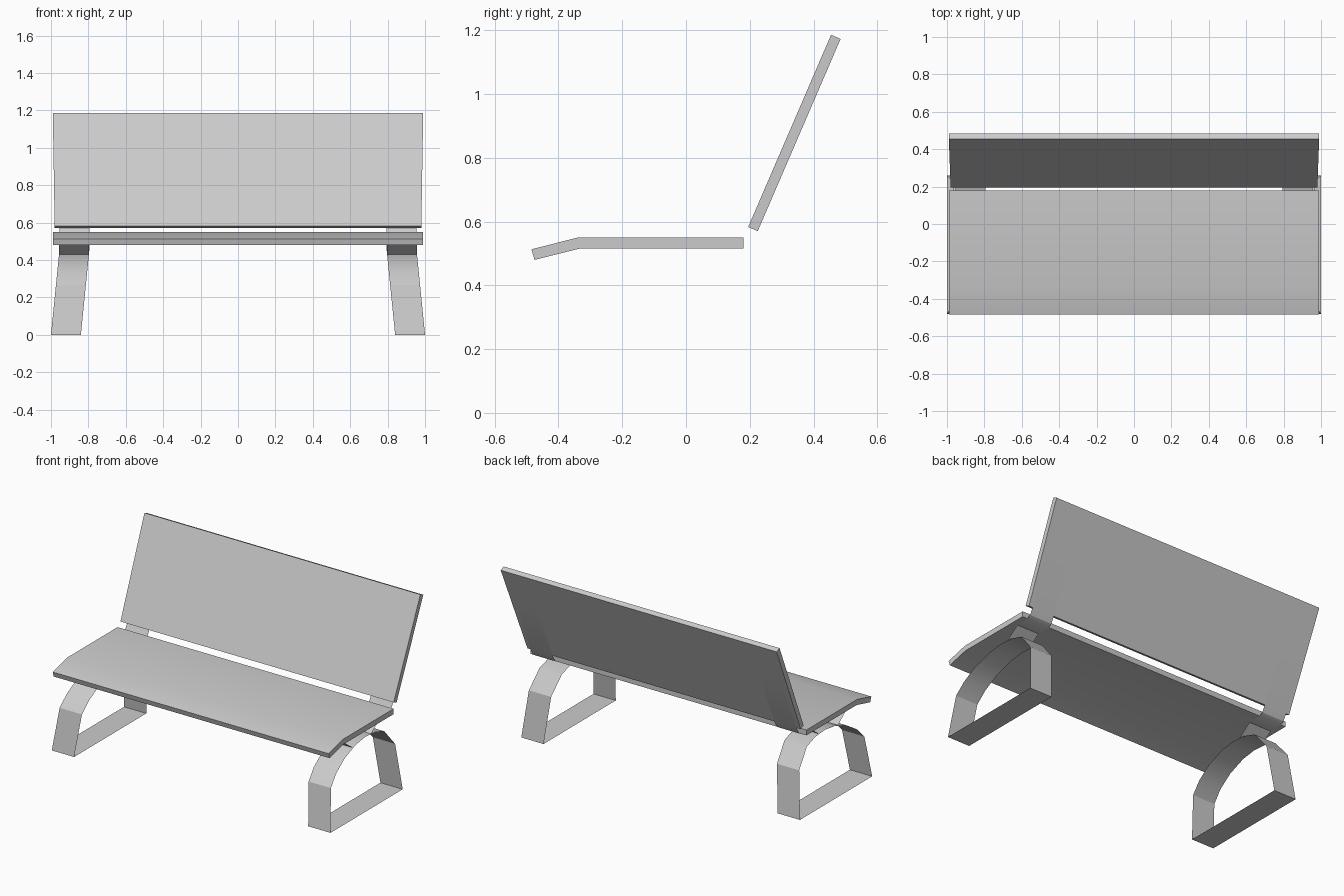
import bpy, bmesh

if "Cube" in bpy.data.objects:
    bpy.data.objects.remove(bpy.data.objects["Cube"])


def make_object(name, bm):
    bmesh.ops.remove_doubles(bm, verts=bm.verts, dist=1e-5)
    mesh = bpy.data.meshes.new(name)
    bm.to_mesh(mesh)
    bm.free()
    obj = bpy.data.objects.new(name, mesh)
    bpy.context.collection.objects.link(obj)
    bpy.context.view_layer.objects.active = obj
    obj.select_set(True)
    bpy.ops.object.shade_smooth_by_angle(angle=0.5)
    obj.select_set(False)
    return obj


def slab(name, profile, half_width):
    """Solid with a y-z profile; half_width gives the x extent at height z."""
    bm = bmesh.new()
    rings = [[bm.verts.new((s * half_width(z), y, z)) for y, z in profile]
             for s in (-1, 1)]
    bm.faces.new(rings[0])
    bm.faces.new(rings[1][::-1])
    n = len(profile)
    for i in range(n):
        j = (i + 1) % n
        bm.faces.new((rings[0][i], rings[0][j], rings[1][j], rings[1][i]))
    bmesh.ops.recalc_face_normals(bm, faces=bm.faces)
    return make_object(name, bm)


def ribbon(name, path, side, closed=False):
    """Thin strip along a y-z path, leaning inwards as it rises."""
    bm = bmesh.new()
    pairs = []
    for y, z in path:
        outer = 1.0 - 0.1 * min(z, 0.45)
        pairs.append([bm.verts.new((side * x, y, z))
                      for x in (outer, outer - 0.16)])
    if closed:
        pairs.append(pairs[0])
    for a, b in zip(pairs, pairs[1:]):
        f = (a[0], a[1], b[1], b[0])
        bm.faces.new(f if side > 0 else f[::-1])
    return make_object(name, bm)


# Seat with drooping front edge
slab("seat", [(-0.475, 0.48), (-0.335, 0.515), (0.18, 0.515),
              (0.18, 0.55), (-0.34, 0.55), (-0.485, 0.513)],
     lambda z: 0.99)

# Leaning backrest, slightly narrower at the bottom
slab("backrest", [(0.195, 0.583), (0.225, 0.57), (0.485, 1.173), (0.455, 1.186)],
     lambda z: 0.98 + 0.01 * (z - 0.57) / 0.61)

# Closed loop leg, front seat bracket and back support strip on each side
leg = [(-0.48, 0), (-0.438, 0.267), (-0.375, 0.335), (-0.28, 0.395),
       (-0.16, 0.437), (-0.06, 0.45), (0.04, 0.443), (0.13, 0.415),
       (0.225, 0.30), (0.26, 0)]
bracket = [(-0.30, 0.513), (-0.19, 0.43)]
support = [(0.0, 0.447), (0.09, 0.512), (0.175, 0.512), (0.205, 0.528),
           (0.23, 0.572), (0.393, 0.95)]
for side, label in ((-1, "left"), (1, "right")):
    ribbon(label + "_leg", leg, side, closed=True)
    ribbon(label + "_seat_bracket", bracket, side)
    ribbon(label + "_back_support", support, side)
